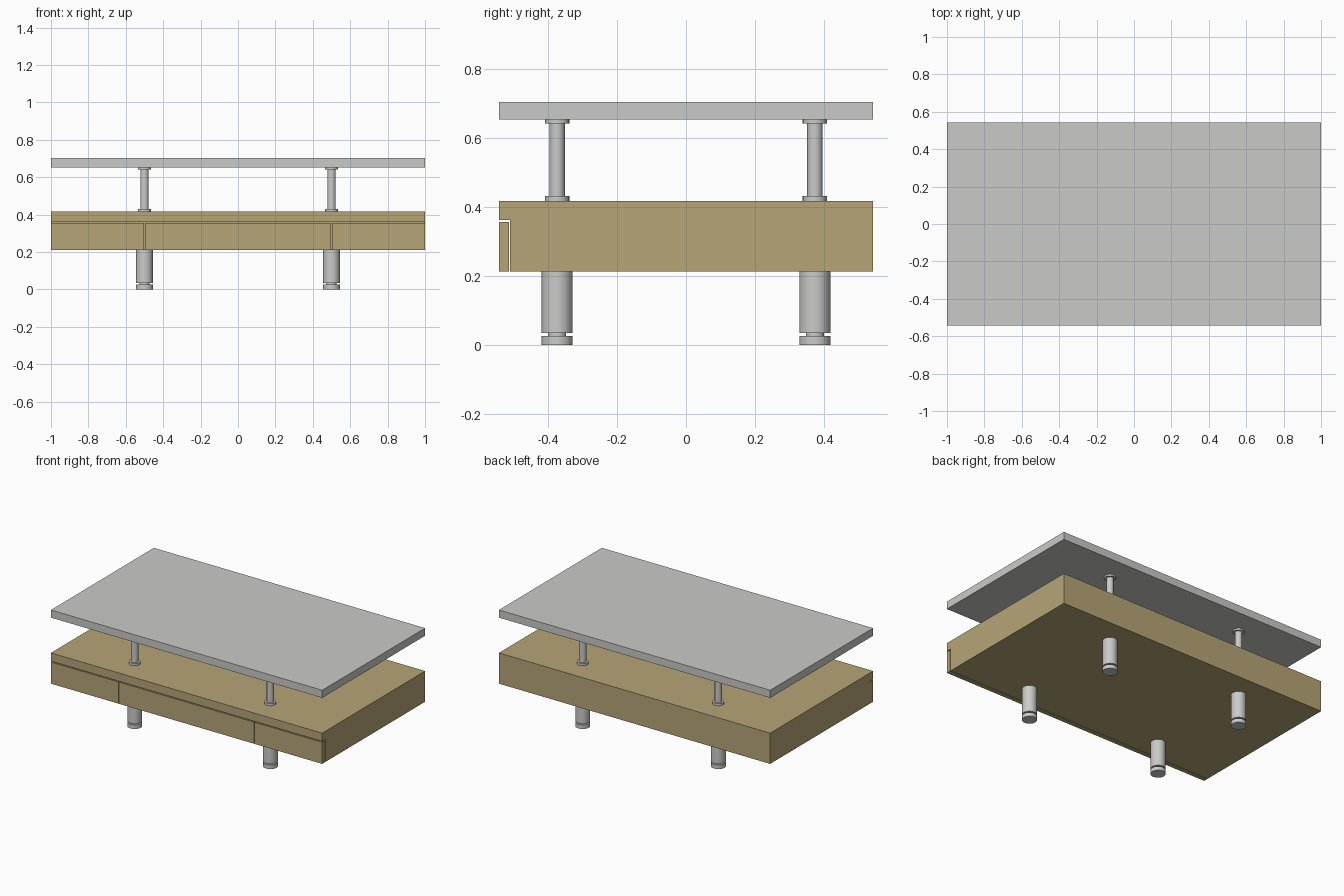
import bpy, bmesh, math
from mathutils import Matrix

if "Cube" in bpy.data.objects:
    bpy.data.objects.remove(bpy.data.objects["Cube"])


def material(name, rgb):
    m = bpy.data.materials.new(name)
    m.diffuse_color = (*rgb, 1)
    m.use_nodes = True
    m.node_tree.nodes["Principled BSDF"].inputs["Base Color"].default_value = m.diffuse_color
    return m


WOOD = material("oak", (0.47, 0.375, 0.185))
GREY = material("pale grey", (0.59, 0.59, 0.575))


def finish(name, bm, mat):
    bmesh.ops.recalc_face_normals(bm, faces=bm.faces)
    mesh = bpy.data.meshes.new(name)
    bm.to_mesh(mesh)
    bm.free()
    mesh.materials.append(mat)
    ob = bpy.data.objects.new(name, mesh)
    bpy.context.collection.objects.link(ob)
    return ob


def box(name, x0, x1, y0, y1, z0, z1, mat):
    bm = bmesh.new()
    place = Matrix.Translation(((x0 + x1) / 2, (y0 + y1) / 2, (z0 + z1) / 2))
    bmesh.ops.create_cube(bm, size=1, matrix=place @ Matrix.Diagonal((x1 - x0, y1 - y0, z1 - z0, 1)))
    return finish(name, bm, mat)


def turned(name, x, y, profile, mat, sides=32):
    """Revolve (radius, height) points into a closed solid."""
    bm = bmesh.new()
    rings = [[bm.verts.new((x + r * math.cos(2 * math.pi * i / sides),
                            y + r * math.sin(2 * math.pi * i / sides), z))
              for i in range(sides)] for r, z in profile]
    for a, b in zip(rings, rings[1:]):
        for i in range(sides):
            j = (i + 1) % sides
            bm.faces.new((a[i], a[j], b[j], b[i]))
    bm.faces.new(rings[0])
    bm.faces.new(rings[-1])
    ob = finish(name, bm, mat)
    bpy.ops.object.select_all(action='DESELECT')
    ob.select_set(True)
    bpy.context.view_layer.objects.active = ob
    bpy.ops.object.shade_smooth_by_angle(angle=math.radians(35))


X, Y = 1.0, 0.542
BASE, LID = 0.212, 0.417

# Cabinet: side profile with a front recess under the overhanging top
bm = bmesh.new()
outline = [(-Y, LID), (Y, LID), (Y, BASE), (-0.509, BASE), (-0.509, 0.362), (-Y, 0.362)]
side = bm.faces.new([bm.verts.new((-X, y, z)) for y, z in outline])
ext = bmesh.ops.extrude_face_region(bm, geom=[side])
bmesh.ops.translate(bm, vec=(2 * X, 0, 0), verts=[v for v in ext["geom"] if isinstance(v, bmesh.types.BMVert)])
finish("cabinet", bm, WOOD)

# Three drawer fronts with narrow gaps
GAP = 0.003
for name, x0, x1 in (("left_drawer_front", -X, -0.5 - GAP),
                     ("middle_drawer_front", -0.5 + GAP, 0.5 - GAP),
                     ("right_drawer_front", 0.5 + GAP, X)):
    box(name, x0, x1, -Y, -0.512, BASE, 0.356, WOOD)

# Raised top panel
box("top_panel", -X, X, -Y, Y, 0.652, 0.703, GREY)

# Legs with grooved feet, and flanged posts carrying the top panel
leg = [(0.045, 0), (0.045, 0.026), (0.026, 0.026), (0.026, 0.034), (0.045, 0.034), (0.045, BASE)]
post = [(0.035, LID), (0.035, 0.431), (0.022, 0.431), (0.022, 0.641), (0.035, 0.641), (0.035, 0.652)]
for sx, px in ((-1, "left"), (1, "right")):
    for sy, py in ((-1, "front"), (1, "back")):
        turned(f"{py}_{px}_leg", sx * 0.5, sy * 0.373, leg, GREY)
        turned(f"{py}_{px}_post", sx * 0.5, sy * 0.373, post, GREY)
